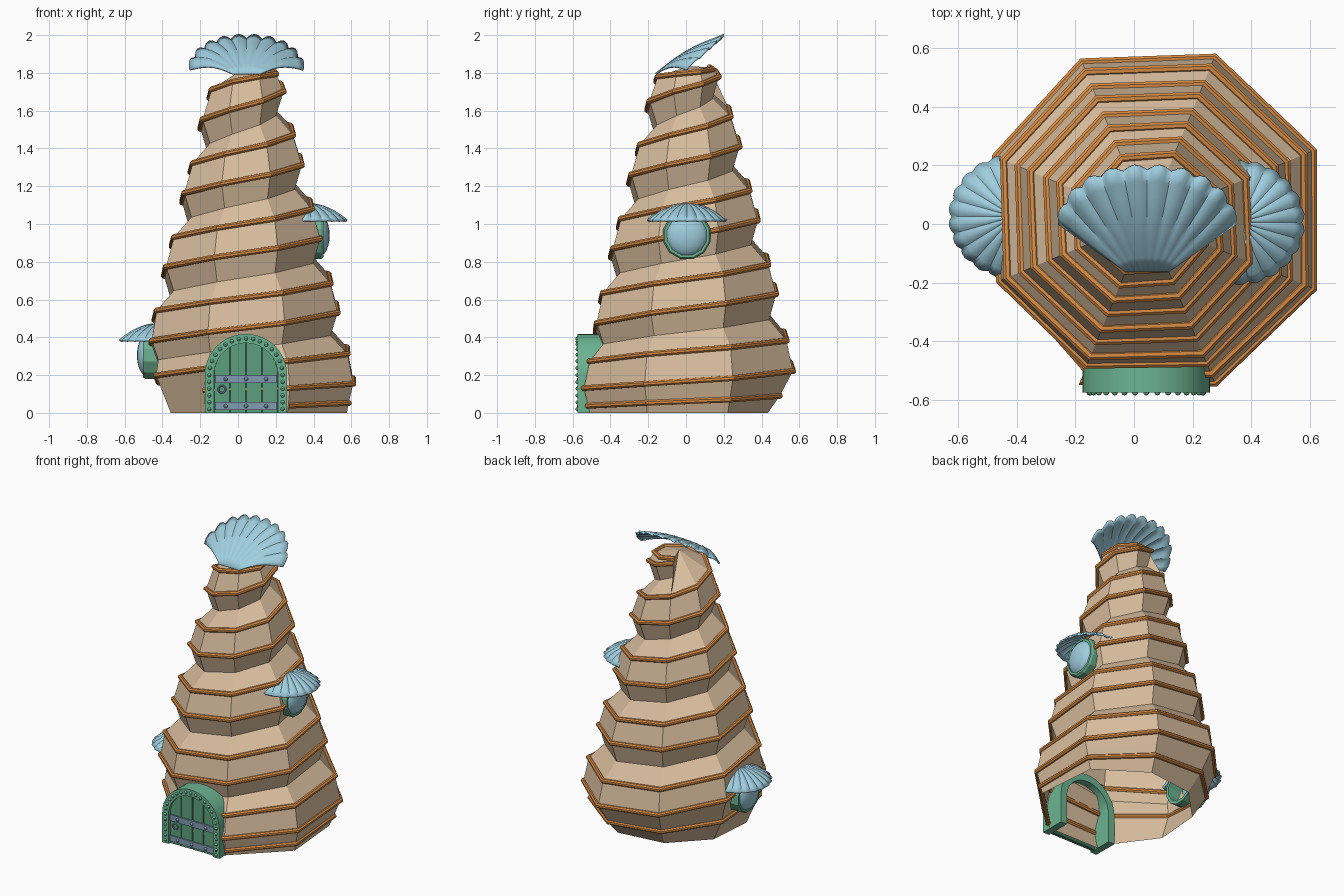
import bpy, bmesh, math
from mathutils import Vector, Matrix
from math import sin, cos, pi, sqrt

if "Cube" in bpy.data.objects:
    bpy.data.objects.remove(bpy.data.objects["Cube"])

def mat(name, r, g, b):
    m = bpy.data.materials.new(name)
    m.diffuse_color = [((c / 255 + .055) / 1.055) ** 2.4 for c in (r, g, b)] + [1]
    m.use_nodes = True
    m.node_tree.nodes["Principled BSDF"].inputs["Base Color"].default_value = m.diffuse_color
    return m

SAND = mat("sand", 217, 190, 158)
ORANGE = mat("orange_trim", 214, 140, 70)
GREEN = mat("sea_green", 108, 180, 145)
DOOR = mat("door_green", 92, 160, 125)
DARK = mat("dark_green", 60, 110, 88)
STEEL = mat("blue_grey", 130, 155, 178)
SHELL = mat("shell_blue", 160, 206, 222)
CX, CY = .045, .015

def finish(bm, name, material, smooth=False):
    bmesh.ops.recalc_face_normals(bm, faces=bm.faces)
    me = bpy.data.meshes.new(name)
    bm.to_mesh(me)
    bm.free()
    me.materials.append(material)
    ob = bpy.data.objects.new(name, me)
    bpy.context.collection.objects.link(ob)
    if smooth:
        bpy.context.view_layer.objects.active = ob
        ob.select_set(True)
        bpy.ops.object.shade_smooth_by_angle(angle=math.radians(35))
        ob.select_set(False)
    return ob

# spiral edges: (turn, height, distance of the flat side from the axis)
LOW = [(-.25, .12, .55), (0, .165, .57), (.25, .24, .545), (.5, .36, .505), (.75, .45, .49),
       (1, .555, .48), (4, 1.725, .19), (4.3, 1.81, .14)]
UP = [(-1.25, .03, .53), (-1, .06, .545), (-.75, .10, .46), (-.5, .18, .465), (-.25, .255, .52),
      (0, .33, .54), (.25, .40, .51), (.5, .52, .48), (.75, .61, .46), (1, .71, .44),
      (3.5, 1.69, .19), (3.75, 1.775, .168), (4, 1.80, .155), (4.3, 1.83, .11)]
BASE = [(-1.25, 0, .52), (-1, 0, .535), (-.75, 0, .38), (-.5, 0, .375), (-.25, 0, .48)]

def look(tab, t):
    t = min(max(t, tab[0][0]), tab[-1][0])
    for a, b in zip(tab, tab[1:]):
        if t <= b[0]:
            f = (t - a[0]) / (b[0] - a[0])
            return a[1] + (b[1] - a[1]) * f, a[2] + (b[2] - a[2]) * f

def turn(k):
    return (k + .5) / 8

def place(k, z, apo):
    r, a = apo / cos(pi / 8), 2 * pi * turn(k)
    return Vector((CX + r * cos(a), CY + r * sin(a), z))

def edge(tab, k):
    return place(k, *look(tab, turn(k)))

def groove(k):
    z0, a0 = look(UP, turn(k - 8))
    z1, a1 = look(LOW, turn(k))
    depth = .067 * min(max((turn(k) - .4) / .5, 0), 1)
    return place(k, z0 + .45 * (z1 - z0), a0 + .45 * (a1 - a0) - depth)

# eight-sided spiral tower
K0, K1, K2 = -11, -3, 34
bm = bmesh.new()
U = {k: bm.verts.new(edge(UP, k)) for k in range(K0, K2 + 1)}
L = {k: bm.verts.new(edge(LOW, k)) for k in range(K1, K2 + 1)}
G = {k: bm.verts.new(groove(k)) for k in range(K1, K2 + 1)}
B = {k: bm.verts.new(edge(BASE, k)) for k in range(K0, K1 + 1)}
for k in range(K0, K1):
    bm.faces.new((B[k], B[k + 1], U[k + 1], U[k]))
for k in range(K1, K2):
    bm.faces.new((U[k - 8], U[k - 7], G[k + 1], G[k]))
    bm.faces.new((G[k], G[k + 1], L[k + 1], L[k]))
    bm.faces.new((L[k], L[k + 1], U[k + 1], U[k]))
bm.faces.new((B[K0], U[K0], G[K1], L[K1], U[K1], B[K1]))
top = bm.verts.new((CX, CY, 1.835))
for k in range(K2 - 8, K2):
    bm.faces.new((U[k], U[k + 1], top))
bm.faces.new((U[K2 - 8], G[K2], L[K2], U[K2], top))
finish(bm, "spiral_tower", SAND)

# rope-like trims along both spiral edges
def trim(name, pts, r=.016):
    bm = bmesh.new()
    rings = []
    for i, p in enumerate(pts):
        out = Vector((p.x - CX, p.y - CY, 0)).normalized()
        rings.append([bm.verts.new(p + out * (r / cos(pi / 8)) * cos(j * pi / 4 + pi / 8)
                                   + Vector((0, 0, r * sin(j * pi / 4 + pi / 8)))) for j in range(8)])
    for a, b in zip(rings, rings[1:]):
        for j in range(8):
            bm.faces.new((a[j], a[(j + 1) % 8], b[(j + 1) % 8], b[j]))
    bm.faces.new(rings[0])
    bm.faces.new(rings[-1])
    finish(bm, name, ORANGE)

trim("lower_spiral_trim", [edge(LOW, k) for k in range(K1, K2 + 1)])
trim("upper_spiral_trim", [edge(UP, k) for k in range(K0 + 1, K2 + 1)])

# scalloped fan shells
def shell(name, f, lobes, bump, smin):
    bm = bmesh.new()
    n, m = lobes * 4, 7
    rows = []
    for i in range(n + 1):
        u = 2 * i / n - 1
        w = abs(sin(pi * lobes * i / n))
        row = []
        for j in range(m + 1):
            s = smin + (1 - smin) * j / m
            p = f(u, s * (1 + .05 * w * s))
            p.z += bump * w * s
            row.append(bm.verts.new(p))
        rows.append(row)
    for a, b in zip(rows, rows[1:]):
        for j in range(m):
            bm.faces.new((a[j], b[j], b[j + 1], a[j + 1]))
    ob = finish(bm, name, SHELL, True)
    md = ob.modifiers.new("thickness", 'SOLIDIFY')
    md.thickness, md.offset = .01, 0

def crown(u, s):
    q = 1 - abs(u) ** 2.2
    foot = Vector((CX + .075 * u, -.16, 1.795))
    rim = Vector((CX + .30 * sin(u * 1.35) / sin(1.35), .185 * q, 1.815 + .165 * q))
    return foot.lerp(rim, s) + Vector((0, 0, .025 * sin(pi * min(s, 1))))

shell("crown_shell", crown, 10, .014, 0)

# round windows with shell awnings
def window(side, sx, shift, cy, dz):
    X = lambda x: sx * (x + shift)
    def awning(u, s):
        a = u * 1.72
        return Vector((X(.36 + .21 * s * cos(a)), cy + .2 * s * sin(a), dz + 1.105 - .09 * s * s))
    shell(side + "_awning_shell", awning, 12, .012, .04)
    bm = bmesh.new()
    prof = [(.30, .13), (.44, .13), (.452, .122), (.452, .108), (.30, .108)]
    rings = [[bm.verts.new((X(x), cy + r * cos(i * pi / 6 + pi / 12), dz + .94 + r * sin(i * pi / 6 + pi / 12)))
              for x, r in prof] for i in range(12)]
    for i in range(12):
        a, b = rings[i], rings[(i + 1) % 12]
        for j in range(5):
            bm.faces.new((a[j], b[j], b[(j + 1) % 5], a[(j + 1) % 5]))
    finish(bm, side + "_window_frame", GREEN)
    bm = bmesh.new()
    bmesh.ops.create_uvsphere(bm, u_segments=20, v_segments=12, radius=1, matrix=Matrix.Translation(
        (X(.43), cy, dz + .94)) @ Matrix.Diagonal((.055, .112, .112, 1)))
    finish(bm, side + "_window_glass", SHELL, True)

window("right", 1, 0, .005, 0)
window("left", -1, .05, .025, -.635)

# arched door
DX, DZ, RO, RI = .042, .2, .218, .17

def arch(r):
    arc = [(DX - r * cos(pi * i / 20), DZ + r * sin(pi * i / 20)) for i in range(21)]
    return [(DX - r, 0)] + arc + [(DX + r, 0)]

def prism(name, outline, y0, y1, material):
    bm = bmesh.new()
    a = [bm.verts.new((x, y0, z)) for x, z in outline]
    b = [bm.verts.new((x, y1, z)) for x, z in outline]
    for i in range(len(a)):
        j = (i + 1) % len(a)
        bm.faces.new((a[i], a[j], b[j], b[i]))
    bm.faces.new(a)
    bm.faces.new(b)
    finish(bm, name, material)

bm = bmesh.new()
secs = [[bm.verts.new((p[0], y, p[1])) for p, y in ((o, -.575), (o, -.40), (i, -.40), (i, -.575))]
        for o, i in zip(arch(RO), arch(RI))]
for a, b in zip(secs, secs[1:]):
    for j in range(4):
        bm.faces.new((a[j], b[j], b[(j + 1) % 4], a[(j + 1) % 4]))
bm.faces.new(secs[0])
bm.faces.new(secs[-1])
finish(bm, "door_frame", GREEN, True)
prism("door_backing", arch(RI), -.548, -.535, DARK)
for n in range(4):
    x0, x1 = DX - RI + n * RI / 2 + .003, DX - RI + (n + 1) * RI / 2 - .003
    xs = [x1 + (x0 - x1) * i / 6 for i in range(7)]
    prism("door_plank_%d" % n, [(x0, 0), (x1, 0)] + [(x, DZ + sqrt(RI ** 2 - (x - DX) ** 2)) for x in xs],
          -.557, -.545, DOOR)
for n, z in enumerate((.015, .158)):
    prism("door_band_%d" % n, [(DX - .165, z), (DX + .165, z), (DX + .165, z + .042), (DX - .165, z + .042)],
          -.566, -.55, STEEL)

# rivets on bands and frame
def beads(name, pts, y, r, material):
    bm = bmesh.new()
    for x, z in pts:
        bmesh.ops.create_uvsphere(bm, u_segments=8, v_segments=6, radius=r, matrix=Matrix.Translation((x, y, z)))
    finish(bm, name, material, True)

beads("band_rivets", [(DX + d * .107, z) for d in (-1, 0, 1) for z in (.036, .179)], -.566, .011, STEEL)
RM = (RO + RI) / 2
beads("frame_rivets", [(DX + s * RM, .02 + i * .036) for s in (-1, 1) for i in range(5)]
      + [(DX + RM * cos(pi * i / 16), DZ + RM * sin(pi * i / 16)) for i in range(17)], -.574, .011, GREEN)

# ring handle
bm = bmesh.new()
rings = [[bm.verts.new((-.085 + (.019 + .005 * cos(j * pi / 3)) * cos(i * pi / 6), -.562 + .005 * sin(j * pi / 3),
                        .125 + (.019 + .005 * cos(j * pi / 3)) * sin(i * pi / 6))) for j in range(6)]
         for i in range(12)]
for i in range(12):
    a, b = rings[i], rings[(i + 1) % 12]
    for j in range(6):
        bm.faces.new((a[j], b[j], b[(j + 1) % 6], a[(j + 1) % 6]))
finish(bm, "door_ring_handle", STEEL, True)
